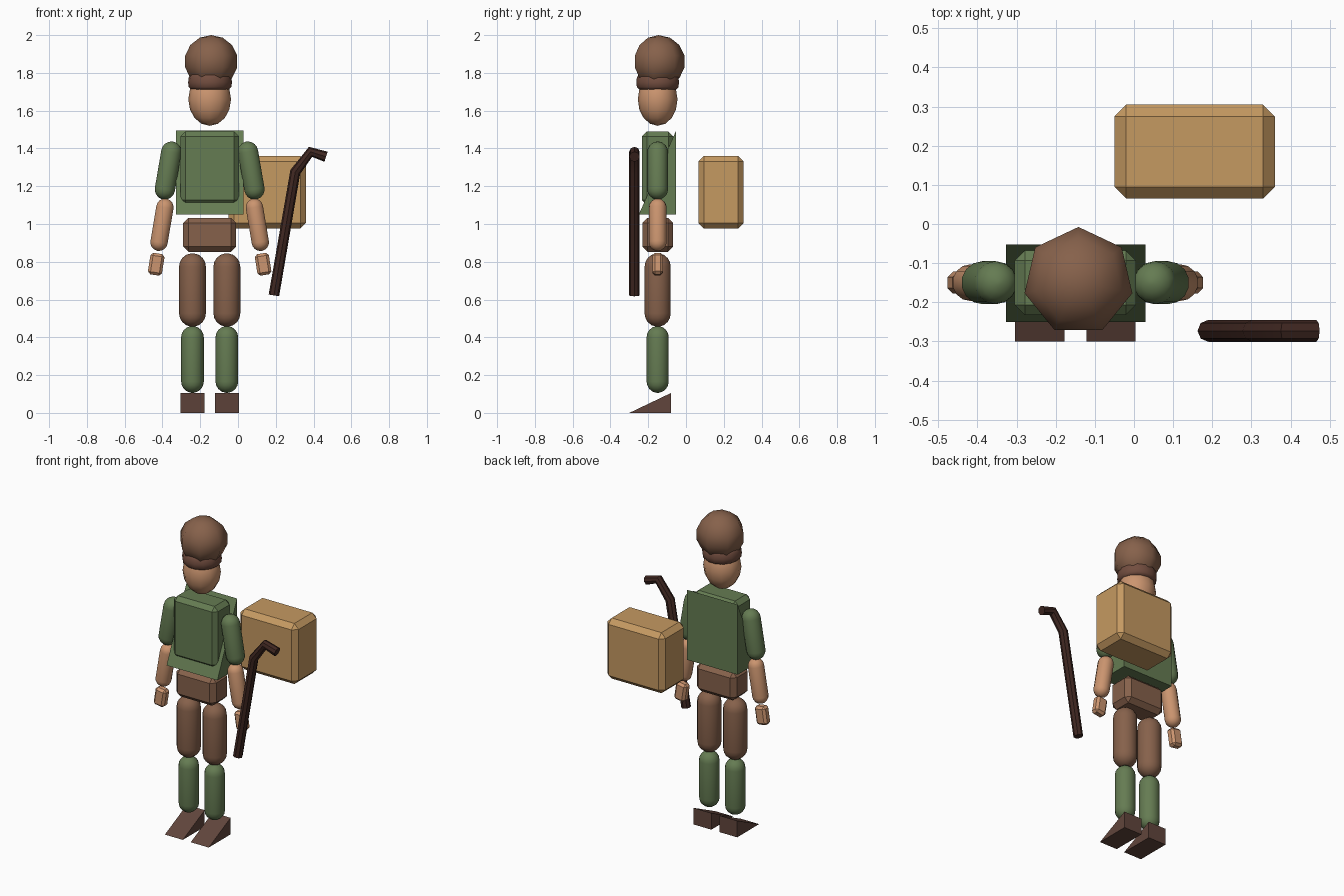
import bpy, bmesh, math
from mathutils import Vector, Matrix

if "Cube" in bpy.data.objects:
    bpy.data.objects.remove(bpy.data.objects["Cube"])

CX, CY = -0.15, -0.15  # vertical axis of the figure


def material(name, rgb):
    m = bpy.data.materials.new(name)
    m.diffuse_color = (*rgb, 1)
    m.use_nodes = True
    m.node_tree.nodes["Principled BSDF"].inputs["Base Color"].default_value = m.diffuse_color
    return m


BROWN = material("brown", (0.24, 0.12, 0.07))
BAND = material("band_brown", (0.17, 0.075, 0.05))
SHOE = material("shoe_brown", (0.12, 0.06, 0.045))
GREEN = material("green", (0.13, 0.20, 0.085))
SKIN = material("skin", (0.60, 0.30, 0.16))
TAN = material("tan", (0.56, 0.32, 0.12))
DARK = material("dark_wood", (0.05, 0.02, 0.015))


def finish(bm, name, mat, smooth=False):
    bmesh.ops.recalc_face_normals(bm, faces=bm.faces)
    for f in bm.faces:
        f.smooth = smooth
    me = bpy.data.meshes.new(name)
    bm.to_mesh(me)
    bm.free()
    me.materials.append(mat)
    ob = bpy.data.objects.new(name, me)
    bpy.context.collection.objects.link(ob)
    return ob


def box(name, size, center, bevel, mat, tilt=0):
    bm = bmesh.new()
    bmesh.ops.create_cube(bm, size=1, matrix=Matrix.Diagonal((*size, 1)))
    bmesh.ops.bevel(bm, geom=bm.edges[:], offset=bevel, segments=1,
                    affect='EDGES', profile=0.5)
    bm.transform(Matrix.Translation(center) @ Matrix.Rotation(tilt, 4, 'Y'))
    return finish(bm, name, mat)


def wedge(name, x0, x1, y_front, y_back, z0, z1, mat):
    # right-triangle profile, upright at the back
    bm = bmesh.new()
    f = bm.faces.new([bm.verts.new((x0, y, z)) for y, z in
                      ((y_front, z0), (y_back, z0), (y_back, z1))])
    new = bmesh.ops.extrude_face_region(bm, geom=[f])["geom"]
    bmesh.ops.translate(bm, vec=(x1 - x0, 0, 0),
                        verts=[v for v in new if isinstance(v, bmesh.types.BMVert)])
    return finish(bm, name, mat)


def revolve(profile, sides):
    # closed solid from (radius, z) rings around z
    bm = bmesh.new()
    rings = [[bm.verts.new((r * math.cos(2 * math.pi * i / sides),
                            r * math.sin(2 * math.pi * i / sides), z))
              for i in range(sides)] for r, z in profile]
    for a, b in zip(rings, rings[1:]):
        for i in range(sides):
            j = (i + 1) % sides
            bm.faces.new((a[i], a[j], b[j], b[i]))
    bm.faces.new(rings[0][::-1])
    bm.faces.new(rings[-1])
    return bm


def capsule(name, a, b, r, mat):
    # a, b are the centres of the two round ends
    a, b = Vector(a), Vector(b)
    length = (b - a).length
    arc = [math.radians(d) for d in (6, 28, 50, 70, 90)]
    profile = [(r * math.sin(t), -r * math.cos(t)) for t in arc]
    profile += [(r * math.sin(t), length + r * math.cos(t)) for t in reversed(arc)]
    bm = revolve(profile, 14)
    rot = (b - a).to_track_quat('Z', 'Y').to_matrix().to_4x4()
    bm.transform(Matrix.Translation(a) @ rot)
    return finish(bm, name, mat, True)


def ball(name, segs, rings, radii, center, mat, turn=0):
    bm = bmesh.new()
    bmesh.ops.create_uvsphere(bm, u_segments=segs, v_segments=rings, radius=1)
    bm.transform(Matrix.Translation(center) @ Matrix.Diagonal((*radii, 1))
                 @ Matrix.Rotation(turn, 4, 'Z'))
    # turn the first vertex towards -x when needed
    return finish(bm, name, mat, True)


# head, hat band and hat
ball("head", 12, 8, (0.113, 0.105, 0.14), (CX, CY, 1.66), SKIN)
band = revolve([(0.10, 1.712), (0.113, 1.725), (0.116, 1.75), (0.113, 1.775), (0.10, 1.80)], 14)
band.transform(Matrix.Translation((CX + 0.002, CY, 0)))
finish(band, "hat_band", BAND, True)
hat = ball("hat", 7, 7, (0.145, 0.142, 0.14), (0, 0, 0), BROWN)
xs = [v.co.x for v in hat.data.vertices]
flip = -1 if max(xs) > -min(xs) else 1  # lone corner points to -x
turn = Matrix.Rotation(math.pi if flip < 0 else 0, 4, 'Z')
hat.data.transform(Matrix.Translation((-0.142, -0.146, 1.86)) @ turn)

# trunk
box("torso", (0.31, 0.165, 0.39), (CX, CY, 1.295), 0.026, GREEN)
wedge("jacket", -0.327, 0.03, -0.25, -0.052, 1.05, 1.495, GREEN)
box("pelvis", (0.28, 0.163, 0.18), (CX, CY, 0.943), 0.028, BROWN)

# limbs, mirrored about the figure's axis
for side, s in (("right", -1), ("left", 1)):
    def at(dx, z):
        return (CX + s * dx, CY, z)
    capsule(f"{side}_thigh", at(0.091, 0.774), at(0.091, 0.527), 0.071, BROWN)
    capsule(f"{side}_shin", at(0.091, 0.40), at(0.091, 0.166), 0.060, GREEN)
    x = CX + s * 0.091
    wedge(f"{side}_foot", x - 0.063, x + 0.063, -0.30, -0.08, 0, 0.105, SHOE)
    capsule(f"{side}_upper_arm", at(0.203, 1.382), at(0.237, 1.184), 0.055, GREEN)
    capsule(f"{side}_forearm", at(0.237, 1.088), at(0.268, 0.904), 0.047, SKIN)
    box(f"{side}_hand", (0.075, 0.056, 0.115), at(0.283, 0.787), 0.014, SKIN,
        -s * math.radians(9))

# pack floating behind
box("pack", (0.41, 0.24, 0.385), (0.155, 0.185, 1.168), 0.03, TAN)

# walking stick
cu = bpy.data.curves.new("walking_stick", 'CURVE')
cu.dimensions = '3D'
cu.bevel_depth = 0.028
cu.bevel_resolution = 2
cu.use_fill_caps = True
sp = cu.splines.new('POLY')
path = [(0.19, 0.622), (0.303, 1.275), (0.384, 1.382), (0.466, 1.356)]
sp.points.add(len(path) - 1)
for p, (px, pz) in zip(sp.points, path):
    p.co = (px, -0.273, pz, 1)
cu.materials.append(DARK)
stick = bpy.data.objects.new("walking_stick", cu)
bpy.context.collection.objects.link(stick)
bpy.ops.object.select_all(action='DESELECT')
stick.select_set(True)
bpy.context.view_layer.objects.active = stick
bpy.ops.object.convert(target='MESH')
bpy.ops.object.shade_smooth_by_angle(angle=math.radians(40))
